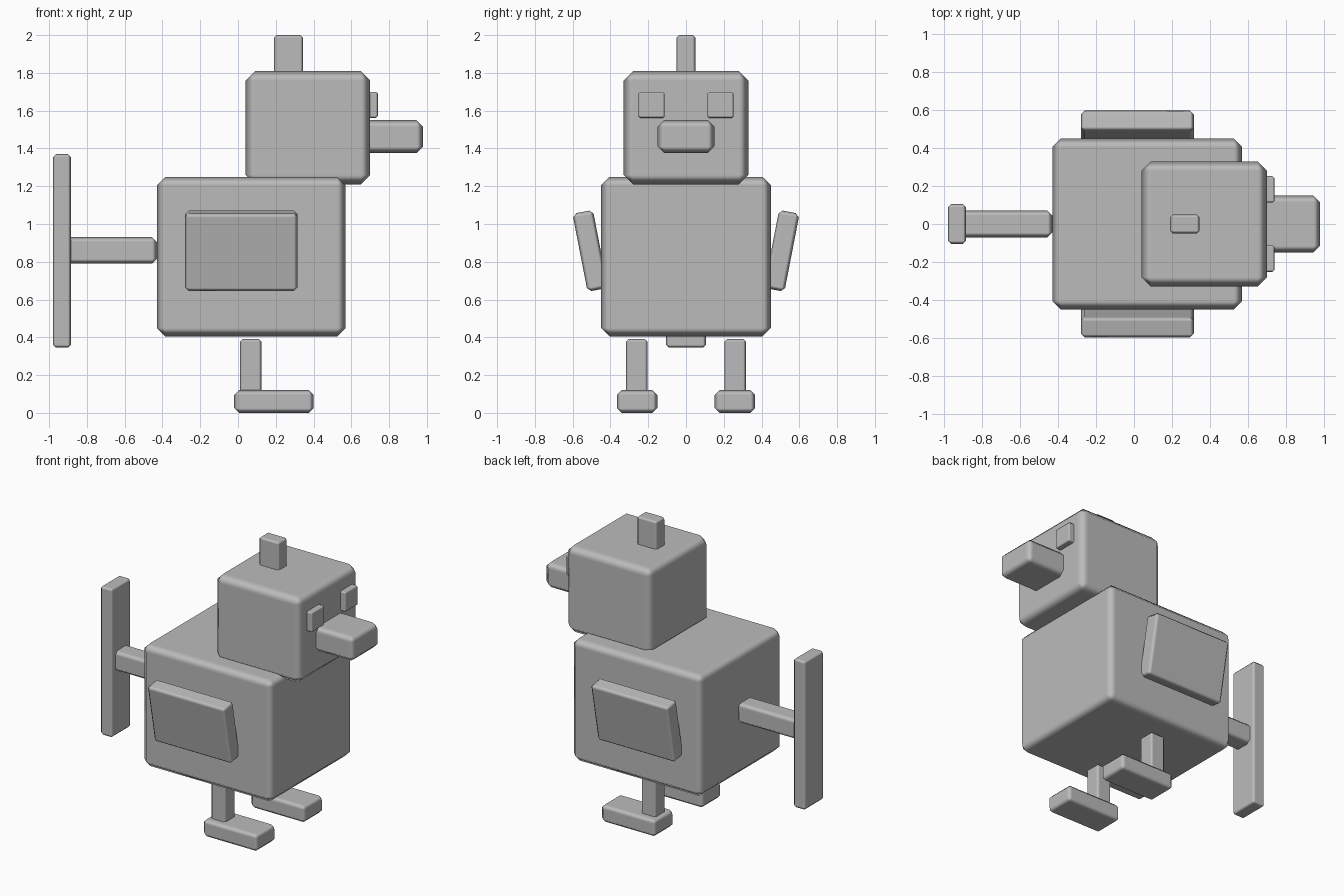
import bpy, math

if "Cube" in bpy.data.objects:
    bpy.data.objects.remove(bpy.data.objects["Cube"])

grey = bpy.data.materials.new("grey")
grey.diffuse_color = (0.5, 0.5, 0.5, 1)
grey.use_nodes = True
grey.node_tree.nodes["Principled BSDF"].inputs["Base Color"].default_value = grey.diffuse_color


def block(name, x, y, z, bevel, tilt=0.0):
    """Chamfered box from (min, max) ranges, optionally tilted about x."""
    ranges = (x, y, z)
    centre = [(a + b) / 2 for a, b in ranges]
    bpy.ops.mesh.primitive_cube_add(size=1, location=centre)
    ob = bpy.context.object
    ob.name = name
    ob.scale = [b - a for a, b in ranges]
    bpy.ops.object.transform_apply(location=False, rotation=False, scale=True)
    ob.rotation_euler.x = tilt
    ob.data.materials.append(grey)
    bpy.ops.object.shade_smooth()
    mod = ob.modifiers.new("chamfer", 'BEVEL')
    mod.width = bevel
    mod.segments = 1
    mod.limit_method = 'ANGLE'
    mod.harden_normals = True
    return ob


# Body and head
block("body", (-0.43, 0.57), (-0.45, 0.45), (0.405, 1.25), 0.045)
block("head", (0.04, 0.70), (-0.33, 0.33), (1.21, 1.81), 0.05)
block("crest", (0.19, 0.345), (-0.05, 0.05), (1.76, 2.0), 0.015)
block("beak", (0.64, 0.98), (-0.15, 0.15), (1.375, 1.55), 0.035)

# Tail rod and upright tail paddle
block("tail_rod", (-0.93, -0.43), (-0.07, 0.07), (0.79, 0.93), 0.025)
block("tail_paddle", (-0.98, -0.885), (-0.105, 0.105), (0.345, 1.37), 0.016)

# Paired parts on both sides
for side, s in (("left", 1), ("right", -1)):
    def span(a, b):
        return tuple(sorted((s * a, s * b)))
    block(side + "_eye", (0.66, 0.74), span(0.113, 0.252), (1.562, 1.70), 0.01)
    block(side + "_wing", (-0.28, 0.315), span(0.452, 0.562), (0.648, 1.068),
          0.02, -s * math.radians(11))
    block(side + "_leg", (0.01, 0.125), span(0.203, 0.318), (0.06, 0.392), 0.016)
    block(side + "_foot", (-0.02, 0.40), span(0.152, 0.366), (0.0, 0.12), 0.025)
